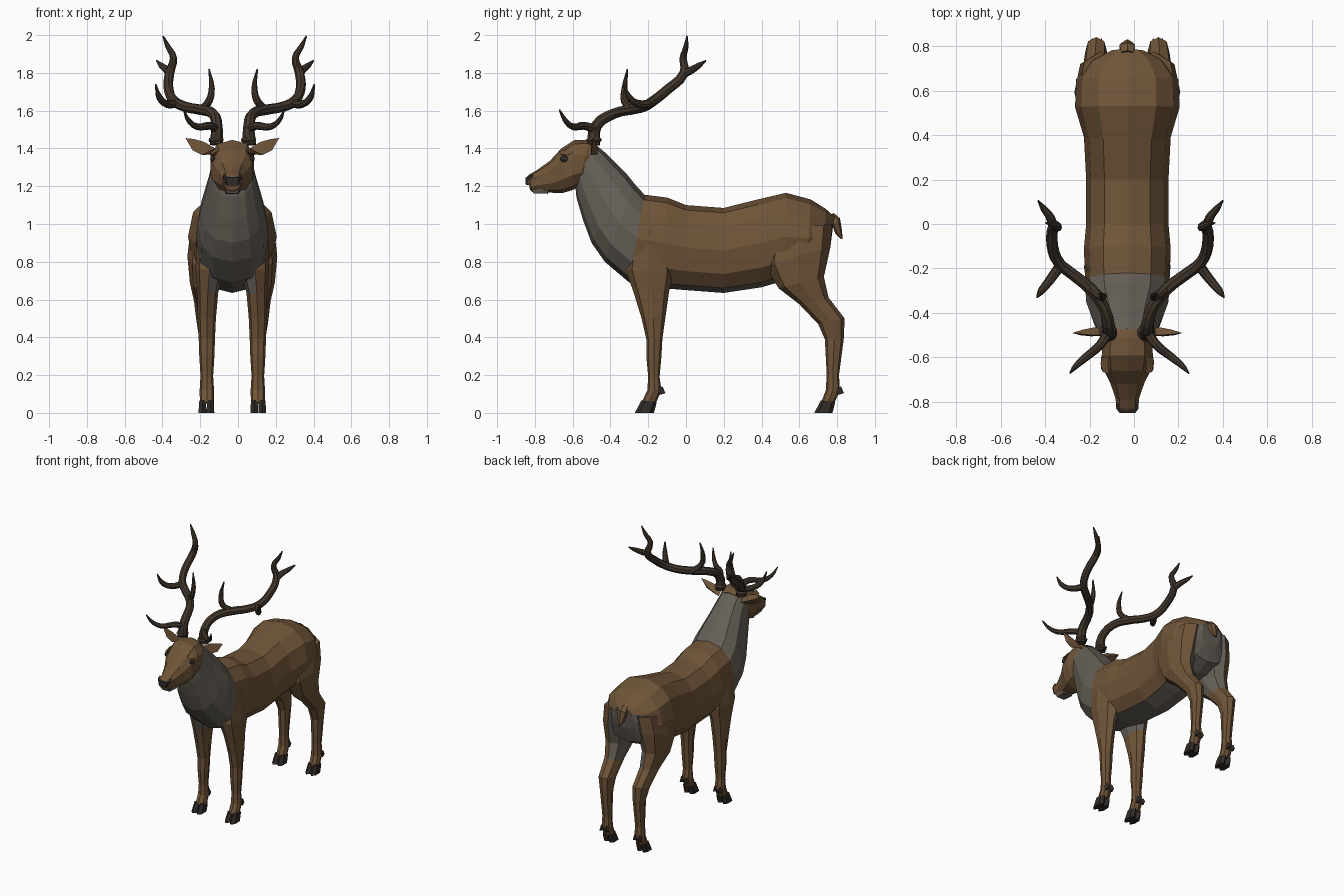
import bpy, bmesh, math
from mathutils import Vector

X0 = -0.03  # body centre line


def material(name, rgb):
    m = bpy.data.materials.new(name)
    m.diffuse_color = (*rgb, 1)
    return m


BROWN = material("brown_coat", (0.16, 0.09, 0.04))
GREY = material("grey_coat", (0.13, 0.115, 0.095))
HORN = material("antler_brown", (0.055, 0.038, 0.026))
DARK = material("dark_horn", (0.03, 0.024, 0.02))


def finish(bm, name, mats, paint=None):
    bmesh.ops.recalc_face_normals(bm, faces=bm.faces)
    bm.normal_update()
    for f in bm.faces:
        if paint and paint(f):
            f.material_index = 1
    me = bpy.data.meshes.new(name)
    bm.to_mesh(me)
    bm.free()
    for m in mats:
        me.materials.append(m)
    ob = bpy.data.objects.new(name, me)
    bpy.context.collection.objects.link(ob)
    return ob


def boxy(v, p):
    return math.copysign(abs(v) ** p, v)


def loft(name, rings, mats, side=1, n=12, p=0.85, paint=None):
    """Each ring: two side-profile points (y, z, y, z), x offset, half width."""
    bm = bmesh.new()
    loops = []
    for y1, z1, y2, z2, xc, w in rings:
        loop = []
        for i in range(n):
            a = 2 * math.pi * i / n
            t = 0.5 - 0.5 * boxy(round(math.cos(a), 6), p)
            x = X0 + side * xc + w * boxy(round(math.sin(a), 6), p)
            loop.append(bm.verts.new((x, y1 + (y2 - y1) * t, z1 + (z2 - z1) * t)))
        loops.append(loop)
    for a, b in zip(loops, loops[1:]):
        for i in range(n):
            j = (i + 1) % n
            bm.faces.new((a[i], a[j], b[j], b[i]))
    bm.faces.new(loops[0])
    bm.faces.new(loops[-1])
    return finish(bm, name, mats, paint)


def hull(name, pts, mat, side=1):
    bm = bmesh.new()
    for x, y, z in pts:
        bm.verts.new((X0 + side * x, y, z))
    bmesh.ops.convex_hull(bm, input=bm.verts)
    return finish(bm, name, [mat])


def ball(name, centre, size, mat):
    bm = bmesh.new()
    bmesh.ops.create_icosphere(bm, subdivisions=2, radius=1)
    for v in bm.verts:
        v.co = Vector(centre) + Vector(size) * v.co
    return finish(bm, name, [mat])


# Trunk, with grey belly and rump patch
loft("trunk", [
    (0.785, 1.04, 0.765, 0.88, 0, 0.08),
    (0.74, 1.08, 0.73, 0.77, 0, 0.17),
    (0.66, 1.13, 0.64, 0.72, 0, 0.23),
    (0.53, 1.165, 0.52, 0.70, 0, 0.235),
    (0.38, 1.13, 0.40, 0.665, 0, 0.195),
    (0.20, 1.085, 0.20, 0.635, 0, 0.185),
    (0.0, 1.10, 0.0, 0.65, 0, 0.185),
    (-0.10, 1.14, -0.12, 0.66, 0, 0.195),
    (-0.22, 1.155, -0.30, 0.69, 0, 0.19),
], [BROWN, GREY], paint=lambda f: f.normal.z < -0.85 or f.normal.y > 0.85)

# Neck and chest
loft("neck", [
    (-0.22, 1.155, -0.30, 0.69, 0, 0.19),
    (-0.27, 1.21, -0.43, 0.80, 0, 0.185),
    (-0.31, 1.26, -0.50, 0.90, 0, 0.165),
    (-0.37, 1.32, -0.545, 1.02, 0, 0.14),
    (-0.43, 1.38, -0.58, 1.14, 0, 0.12),
    (-0.49, 1.43, -0.585, 1.19, 0, 0.11),
], [GREY])

# Head
loft("head", [
    (-0.47, 1.42, -0.56, 1.20, 0, 0.10),
    (-0.51, 1.445, -0.575, 1.195, 0, 0.115),
    (-0.59, 1.445, -0.60, 1.18, 0, 0.12),
    (-0.66, 1.40, -0.65, 1.165, 0, 0.11),
    (-0.72, 1.335, -0.70, 1.165, 0, 0.08),
    (-0.79, 1.285, -0.77, 1.17, 0, 0.055),
    (-0.83, 1.262, -0.815, 1.17, 0, 0.052),
    (-0.842, 1.25, -0.825, 1.18, 0, 0.042),
], [BROWN], n=10, p=0.8)
hull("nose", [(s * x, y, z) for s in (1, -1) for x, y, z in
              [(0.048, -0.81, 1.262), (0.05, -0.83, 1.25), (0.035, -0.85, 1.245),
               (0.028, -0.848, 1.205), (0.04, -0.81, 1.21)]], DARK)
hull("lower_lip", [(s * x, y, z) for s in (1, -1) for x, y, z in
                   [(0.035, -0.82, 1.188), (0.03, -0.808, 1.162), (0.045, -0.73, 1.185),
                    (0.035, -0.73, 1.16)]], GREY)

# Tail
loft("tail", [
    (0.78, 1.06, 0.75, 1.02, 0, 0.03),
    (0.815, 1.03, 0.775, 0.99, 0, 0.04),
    (0.825, 0.97, 0.79, 0.95, 0, 0.025),
    (0.83, 0.92, 0.82, 0.92, 0, 0.006),
], [BROWN], n=6)

HIND = [
    (0.44, 0.97, 0.775, 1.00, 0.12, 0.10),
    (0.42, 0.78, 0.765, 0.88, 0.14, 0.098),
    (0.49, 0.66, 0.73, 0.72, 0.15, 0.075),
    (0.60, 0.575, 0.755, 0.61, 0.145, 0.058),
    (0.70, 0.47, 0.84, 0.50, 0.14, 0.05),
    (0.735, 0.39, 0.835, 0.39, 0.135, 0.04),
    (0.745, 0.20, 0.81, 0.20, 0.135, 0.033),
    (0.74, 0.12, 0.815, 0.12, 0.135, 0.038),
    (0.715, 0.055, 0.785, 0.05, 0.135, 0.037),
]
FORE = [
    (-0.29, 0.97, -0.10, 0.97, 0.11, 0.078),
    (-0.32, 0.76, -0.065, 0.74, 0.12, 0.075),
    (-0.275, 0.63, -0.09, 0.64, 0.13, 0.055),
    (-0.235, 0.50, -0.11, 0.50, 0.135, 0.048),
    (-0.21, 0.39, -0.125, 0.39, 0.135, 0.043),
    (-0.21, 0.30, -0.13, 0.30, 0.135, 0.04),
    (-0.20, 0.19, -0.14, 0.19, 0.135, 0.033),
    (-0.205, 0.12, -0.13, 0.12, 0.135, 0.038),
    (-0.235, 0.055, -0.16, 0.05, 0.135, 0.037),
]

# Antler: beam and tines as (x offset, y, z, radius)
TINES = [
    [(.085, -.49, 1.42, .036), (.083, -.475, 1.52, .03), (.105, -.38, 1.585, .028),
     (.17, -.29, 1.605, .028), (.25, -.225, 1.62, .027), (.31, -.175, 1.65, .027),
     (.34, -.10, 1.71, .026), (.335, -.01, 1.80, .025), (.315, -.015, 1.88, .019),
     (.345, 0.0, 1.94, .014), (.37, .005, 1.995, .004)],
    [(.335, -.02, 1.79, .022), (.35, .03, 1.815, .02), (.38, .07, 1.84, .015), (.405, .105, 1.865, .004)],
    [(.30, -.18, 1.64, .024), (.35, -.25, 1.635, .021), (.39, -.30, 1.67, .017), (.41, -.33, 1.74, .004)],
    [(.17, -.28, 1.605, .022), (.125, -.325, 1.65, .02), (.11, -.325, 1.72, .016), (.125, -.31, 1.82, .004)],
    [(.085, -.48, 1.50, .024), (.12, -.54, 1.52, .021), (.19, -.60, 1.515, .018), (.235, -.64, 1.55, .013),
     (.26, -.67, 1.605, .004)],
]


def antler(name, side, stretch):
    cu = bpy.data.curves.new(name, "CURVE")
    cu.dimensions = "3D"
    cu.bevel_depth, cu.bevel_resolution, cu.resolution_u = 1.0, 2, 3
    cu.use_fill_caps = True
    for pts in TINES:
        sp = cu.splines.new("BEZIER")
        sp.use_smooth = False
        sp.bezier_points.add(len(pts) - 1)
        for bp, (x, y, z, r) in zip(sp.bezier_points, pts):
            bp.co = (X0 + side * x * stretch, y, z)
            bp.radius = r
            bp.handle_left_type = bp.handle_right_type = "AUTO"
    tmp = bpy.data.objects.new(name + "_path", cu)
    bpy.context.collection.objects.link(tmp)
    deps = bpy.context.evaluated_depsgraph_get()
    me = bpy.data.meshes.new_from_object(tmp.evaluated_get(deps))
    bpy.data.objects.remove(tmp)
    me.materials.clear()
    me.materials.append(HORN)
    bpy.context.collection.objects.link(bpy.data.objects.new(name, me))


for label, s in (("right", -1), ("left", 1)):
    # Legs with cloven hooves and dewclaws; hind legs are grey inside
    for kind, rings in (("hind", HIND), ("front", FORE)):
        grey = (lambda f, s=s: f.normal.x * s < -0.3 and f.calc_center_median().z > 0.6)
        loft(f"{kind}_leg_{label}", rings, [BROWN, GREY], s, 8, 0.9, grey)
        yf, yb = rings[-1][0], rings[-1][2]
        for toe, dx in (("outer", 0.021), ("inner", -0.021)):
            x = 0.137 + dx
            loft(f"{kind}_hoof_{toe}_{label}", [
                (yf - 0.002, 0.066, yb + 0.005, 0.058, x, 0.019),
                (yf - 0.02, 0.03, yb - 0.002, 0.028, x, 0.022),
                (yf - 0.036, 0.0, yb - 0.01, 0.0, x, 0.023),
            ], [DARK], s, 6, 0.8)
            yd = rings[-2][2]
            hull(f"{kind}_dewclaw_{toe}_{label}",
                 [(x - .012, yd - .02, .13), (x + .012, yd - .02, .13), (x, yd + .005, .14),
                  (x - .01, yd - .01, .095), (x + .01, yd - .01, .095), (x, yd + .022, .105)], DARK, s)
    # Ear
    hull(f"ear_{label}", [(.09, -.50, 1.40), (.09, -.47, 1.37), (.15, -.50, 1.435), (.16, -.505, 1.365),
                          (.15, -.465, 1.40), (.205, -.495, 1.45), (.21, -.50, 1.39),
                          (.20, -.475, 1.42), (.248, -.49, 1.455)], BROWN, s)
    # Eye with brow
    ball(f"eye_{label}", (X0 + s * 0.103, -0.645, 1.345), (0.015, 0.022, 0.018), DARK)
    hull(f"brow_{label}", [(.09, -.60, 1.40), (.118, -.60, 1.375), (.11, -.665, 1.37),
                           (.08, -.675, 1.385), (.12, -.63, 1.365), (.09, -.64, 1.36)], BROWN, s)
    # Antler and its burr
    antler(f"antler_{label}", s, 0.99 if s < 0 else 1.06)
    ball(f"antler_burr_{label}", (X0 + s * 0.086, -0.487, 1.445), (0.042, 0.042, 0.02), HORN)
